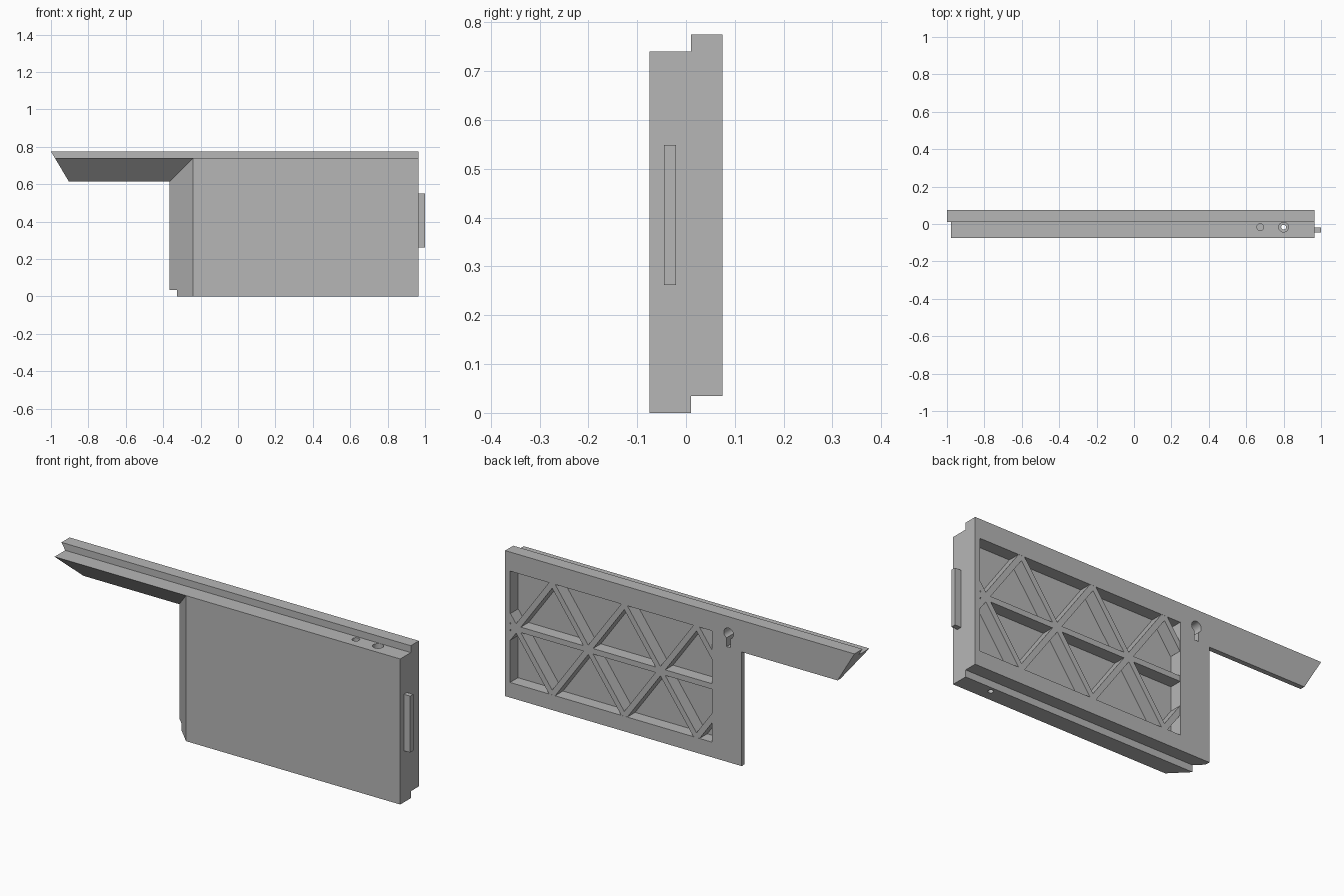
import bpy, bmesh, math
from mathutils import Matrix, Vector

cube = bpy.data.objects.get("Cube")
if cube:
    bpy.data.objects.remove(cube, do_unlink=True)

grey = bpy.data.materials.new("plain grey")
grey.use_nodes = True
grey.diffuse_color = (0.47, 0.47, 0.47, 1)
grey.node_tree.nodes["Principled BSDF"].inputs["Base Color"].default_value = grey.diffuse_color


def finish(name, bm):
    bmesh.ops.recalc_face_normals(bm, faces=bm.faces)
    mesh = bpy.data.meshes.new(name)
    bm.to_mesh(mesh)
    bm.free()
    mesh.materials.append(grey)
    obj = bpy.data.objects.new(name, mesh)
    bpy.context.collection.objects.link(obj)
    return obj


def loft(name, rings):
    """Closed solid through rings of equal point count."""
    bm = bmesh.new()
    rows = [[bm.verts.new(p) for p in ring] for ring in rings]
    n = len(rows[0])
    for a, b in zip(rows, rows[1:]):
        for i in range(n):
            j = (i + 1) % n
            bm.faces.new((a[i], a[j], b[j], b[i]))
    bm.faces.new(rows[0])
    bm.faces.new(rows[-1])
    return finish(name, bm)


def box(name, x, y, z):
    return loft(name, [[(x[0], b, c), (x[1], b, c), (x[1], b, d), (x[0], b, d)]
                       for b in y for c, d in [z]])


def cylinder(name, centre, radius, depth, axis):
    bm = bmesh.new()
    turn = Vector((0, 0, 1)).rotation_difference(Vector(axis)).to_matrix().to_4x4()
    bmesh.ops.create_cone(bm, cap_ends=True, segments=32, radius1=radius, radius2=radius,
                          depth=depth, matrix=Matrix.Translation(centre) @ turn)
    return finish(name, bm)


def cut(target, cutter):
    mod = target.modifiers.new("cut", "BOOLEAN")
    mod.operation = "DIFFERENCE"
    mod.solver = "EXACT"
    mod.object = cutter
    bpy.context.view_layer.objects.active = target
    bpy.ops.object.modifier_apply(modifier=mod.name)
    bpy.data.objects.remove(cutter, do_unlink=True)


# Panel: rebated section run along x, with a raked left end
FRONT, STEP, BACK = -0.075, 0.01, 0.075
TOP, RIGHT = 0.775, 0.965
section = [(FRONT, 0), (STEP, 0), (STEP, 0.035), (BACK, 0.035),
           (BACK, TOP), (STEP, TOP), (STEP, 0.74), (FRONT, 0.74)]
panel = loft("panel", [[(-1 + (TOP - z) * 0.594, y, z) for y, z in section],
                       [(RIGHT, y, z) for y, z in section]])

# Opening below the arm, bevelled at 45 degrees towards the front
opening = [(-0.1, 0.15), (0.05, 0), (0.2, 0)]
cut(panel, loft("opening_cutter", [
    [(-2, y, -1), (-0.365 + s, y, -1), (-0.365 + s, y, 0.615 + s), (-2, y, 0.615 + s)]
    for y, s in opening]))

# Rear pocket
X0, X1, Z0, Z1 = -0.2, 0.937, 0.112, 0.678
cut(panel, box("pocket_cutter", (X0, X1), (STEP + 0.002, 0.2), (Z0, Z1)))

# Top holes: one blind, one counterbored right through
HOLE_Y = -0.017
cut(panel, cylinder("blind_cutter", (0.675, HOLE_Y, 0.74), 0.018, 0.2, (0, 0, 1)))
cut(panel, cylinder("bore_cutter", (0.8, HOLE_Y, 0.74), 0.026, 0.1, (0, 0, 1)))
cut(panel, cylinder("through_cutter", (0.8, HOLE_Y, 0.4), 0.013, 1.2, (0, 0, 1)))

# Keyhole in the back
cut(panel, cylinder("keyhole_cutter", (-0.292, BACK, 0.69), 0.027, 0.12, (0, 1, 0)))
cut(panel, box("slot_cutter", (-0.303, -0.281), (0.015, 0.2), (0.62, 0.69)))

# Tongue on the right end
box("tongue", (RIGHT - 0.01, 1.0), (-0.045, -0.02), (0.262, 0.549))


def rib(name, a, b, width=0.028):
    a, b = Vector(a), Vector(b)
    along = (b - a).normalized()
    side = Vector((-along.y, along.x)) * width / 2
    a, b = a - along * 0.008, b + along * 0.008
    corners = [a - side, b - side, b + side, a + side]
    return loft(name, [[(p.x, y, p.y) for p in corners] for y in (STEP, BACK - 0.0005)])


# Triangular rib lattice: one level rib and mirrored diagonals
MID, HALF, PITCH = (Z0 + Z1) / 2, 0.203, 0.406
rib("level_rib", (X0, MID), (X1, MID))
rise = (Z1 - Z0) / 2
for i in range(-1, 3):
    node = 0.092 + i * PITCH
    for sx in (-1, 1):
        for sz in (-1, 1):
            lo, hi = X0 - 0.005, X1 + 0.005
            t = [0.0, 1.0]
            limits = sorted(((lo - node) / (sx * HALF), (hi - node) / (sx * HALF)))
            t = max(0.0, limits[0]), min(1.0, limits[1])
            if t[1] - t[0] > 0.02:
                rib("diagonal_rib", *[(node + sx * HALF * k, MID + sz * rise * k) for k in t])

# Smooth bores, sharp edges elsewhere
bpy.ops.object.select_all(action="DESELECT")
panel.select_set(True)
bpy.context.view_layer.objects.active = panel
bpy.ops.object.shade_smooth_by_angle(angle=math.radians(25))
